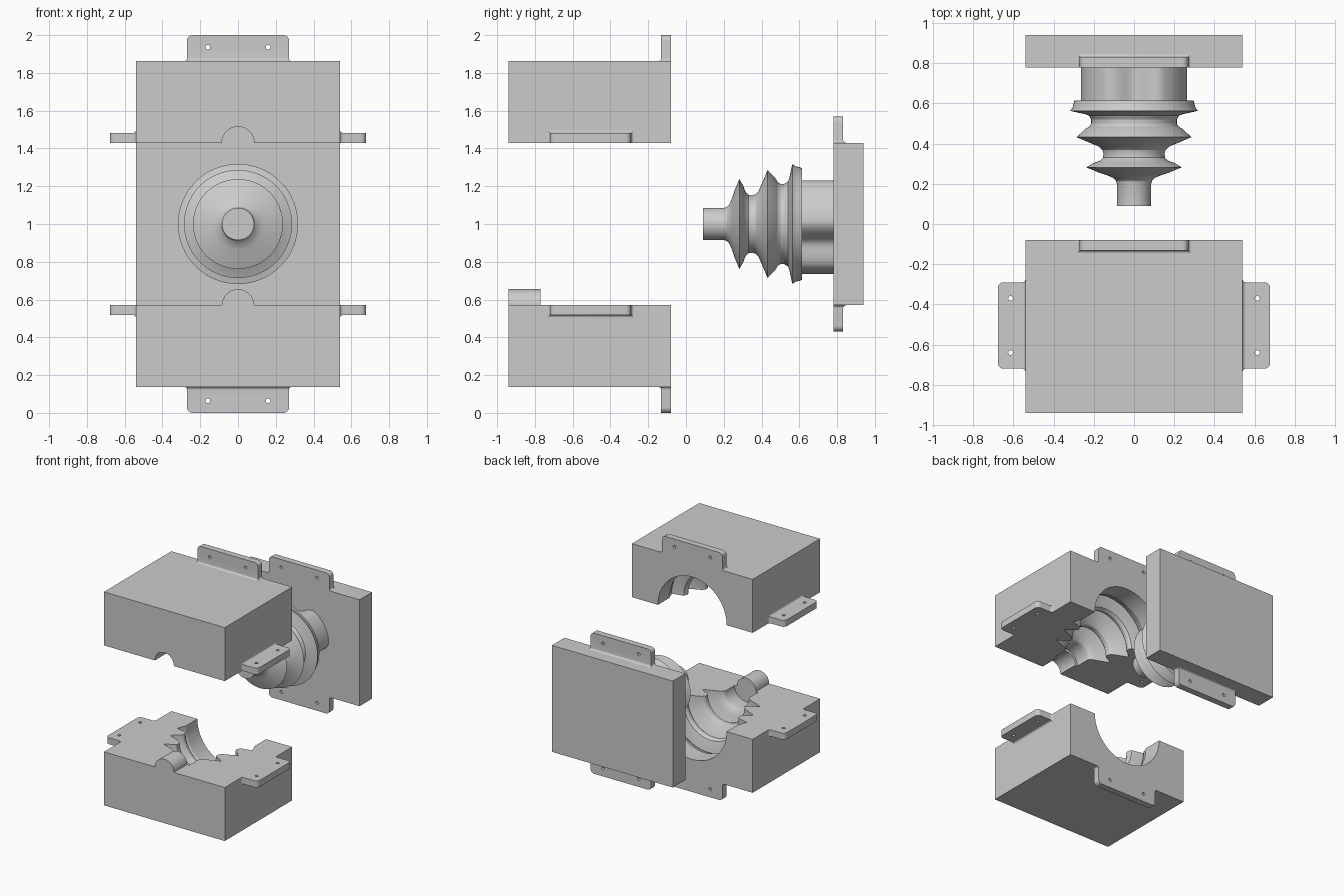
import bpy, bmesh
from math import pi, sin, cos, sqrt, radians
from mathutils import Vector

if "Cube" in bpy.data.objects:
    bpy.data.objects.remove(bpy.data.objects["Cube"])

SEG = 72


def make_object(name, bm):
    bmesh.ops.recalc_face_normals(bm, faces=bm.faces)
    me = bpy.data.meshes.new(name)
    bm.to_mesh(me)
    bm.free()
    ob = bpy.data.objects.new(name, me)
    bpy.context.collection.objects.link(ob)
    return ob


def loft(name, rings):
    """Skin a list of equal-length closed rings and cap both ends."""
    bm = bmesh.new()
    rows = [[bm.verts.new(p) for p in ring] for ring in rings]
    n = len(rows[0])
    for a, b in zip(rows, rows[1:]):
        for i in range(n):
            j = (i + 1) % n
            bm.faces.new((a[i], a[j], b[j], b[i]))
    bm.faces.new(rows[0])
    bm.faces.new(rows[-1])
    return make_object(name, bm)


def lathe(name, profile, z, dy=0.0):
    """Revolve (y, radius) points around the y direction at height z."""
    angles = [(i + 0.5) * 2 * pi / SEG for i in range(SEG)]
    return loft(name, [[(r * cos(a), y + dy, z + r * sin(a)) for a in angles]
                       for y, r in profile])


def box(name, lo, hi):
    (x0, y0, z0), (x1, y1, z1) = lo, hi
    return loft(name, [[(x0, y0, z), (x1, y0, z), (x1, y1, z), (x0, y1, z)]
                       for z in (z0, z1)])


def boolean(ob, tool, op):
    tool.hide_render = True
    m = ob.modifiers.new("bool", 'BOOLEAN')
    m.operation, m.solver, m.object = op, 'EXACT', tool
    bpy.context.view_layer.objects.active = ob
    bpy.ops.object.modifier_apply(modifier=m.name)
    bpy.data.objects.remove(tool, do_unlink=True)


def smooth(ob):
    bpy.ops.object.select_all(action='DESELECT')
    ob.select_set(True)
    bpy.context.view_layer.objects.active = ob
    bpy.ops.object.shade_smooth_by_angle(angle=radians(25))


def flange(name, origin, u, t, h, w, hole):
    """Bolting tab: u = width, t = thickness, h = outward direction."""
    o, u, t, h = map(Vector, (origin, u, t, h))
    H, T, R, C, N = 0.138, 0.052, 0.016, 0.03, 6
    sections = []
    for i in range(N + 1):                      # flared foot
        a = pi / 2 * i / N
        f = R * (1 - sin(a))
        sections.append((R * (1 - cos(a)), w + f, T + f))
    for i in range(N + 1):                      # rounded outer corners
        a = pi / 2 * i / N
        sections.append((H - C + C * sin(a), w - C + C * cos(a), T))
    ob = loft(name, [[o + h * d - u * x, o + h * d + u * x,
                      o + h * d + u * x + t * y, o + h * d - u * x + t * y]
                     for d, x, y in sections])
    for s in (-1, 1):                           # bolt holes
        c = o + h * 0.074 + u * (s * hole)
        ring = [0.012 * (u * cos(a) + h * sin(a))
                for a in (2 * pi * k / 20 for k in range(20))]
        boolean(ob, loft("hole", [[c + t * d + p for p in ring]
                                  for d in (-0.05, 0.1)]), 'DIFFERENCE')
    smooth(ob)


# Bellows profile along y
bellows = [(0.09, 0.085), (0.20, 0.085), (0.215, 0.09), (0.23, 0.105),
           (0.243, 0.135), (0.258, 0.18), (0.282, 0.238), (0.302, 0.205),
           (0.315, 0.17), (0.33, 0.155), (0.35, 0.152), (0.368, 0.157),
           (0.385, 0.175), (0.432, 0.286), (0.475, 0.24), (0.485, 0.222),
           (0.50, 0.213), (0.52, 0.213), (0.54, 0.225), (0.547, 0.245),
           (0.563, 0.318), (0.58, 0.306), (0.614, 0.297)]

# Core, back plate and its tabs
smooth(lathe("bellows_core", bellows, 1.0))
box("back_plate", (-0.54, 0.78, 0.57), (0.54, 0.94, 1.43))
for s, side in ((1, "top"), (-1, "bottom")):
    flange("plate_flange_" + side, (0, 0.78, 1 + s * 0.43),
           (1, 0, 0), (0, 1, 0), (0, 0, s), 0.27, 0.16)


# Three-lobed collar between the core and the plate
def collar_point(i, y):
    a = 2 * pi * i / 144
    d = (a - pi / 2 + pi / 3) % (2 * pi / 3) - pi / 3
    half = radians(34)
    dip = 0.07 * (0.5 + 0.5 * cos(pi * d / half)) if abs(d) < half else 0
    return ((0.265 - dip) * cos(a), y, 1 + (0.265 - dip) * sin(a))


smooth(loft("lobed_collar", [[collar_point(i, y) for i in range(144)]
                             for y in (0.614, 0.78)]))

# Two mould halves, with a cavity one wall thickness larger than the core
cavity = [(y, r + 0.02) for y, r in bellows] + [(0.63, 0.307), (0.82, 0.307)]
neck = [(-0.1, 0.085), (0.09, 0.085)]
for s, half in ((1, "upper"), (-1, "lower")):
    part, outer = 1 + s * 0.43, 1 + s * 0.862
    block = box(half + "_mould", (-0.54, -0.94, min(part, outer)),
                (0.54, -0.08, max(part, outer)))
    profile = neck + cavity if s > 0 else cavity
    boolean(block, lathe("cavity", profile, part, -0.86), 'DIFFERENCE')
    if s < 0:                                   # plug closing the neck
        smooth(lathe("neck_plug", [(-0.94, 0.085), (-0.77, 0.085)], part))
    smooth(block)
    flange(half + "_flange_back", (0, -0.08, outer),
           (1, 0, 0), (0, -1, 0), (0, 0, s), 0.27, 0.16)
    for k, side in ((1, "right"), (-1, "left")):
        flange(half + "_flange_" + side, (k * 0.54, -0.505, part),
               (0, 1, 0), (0, 0, s), (k, 0, 0), 0.215, 0.135)
